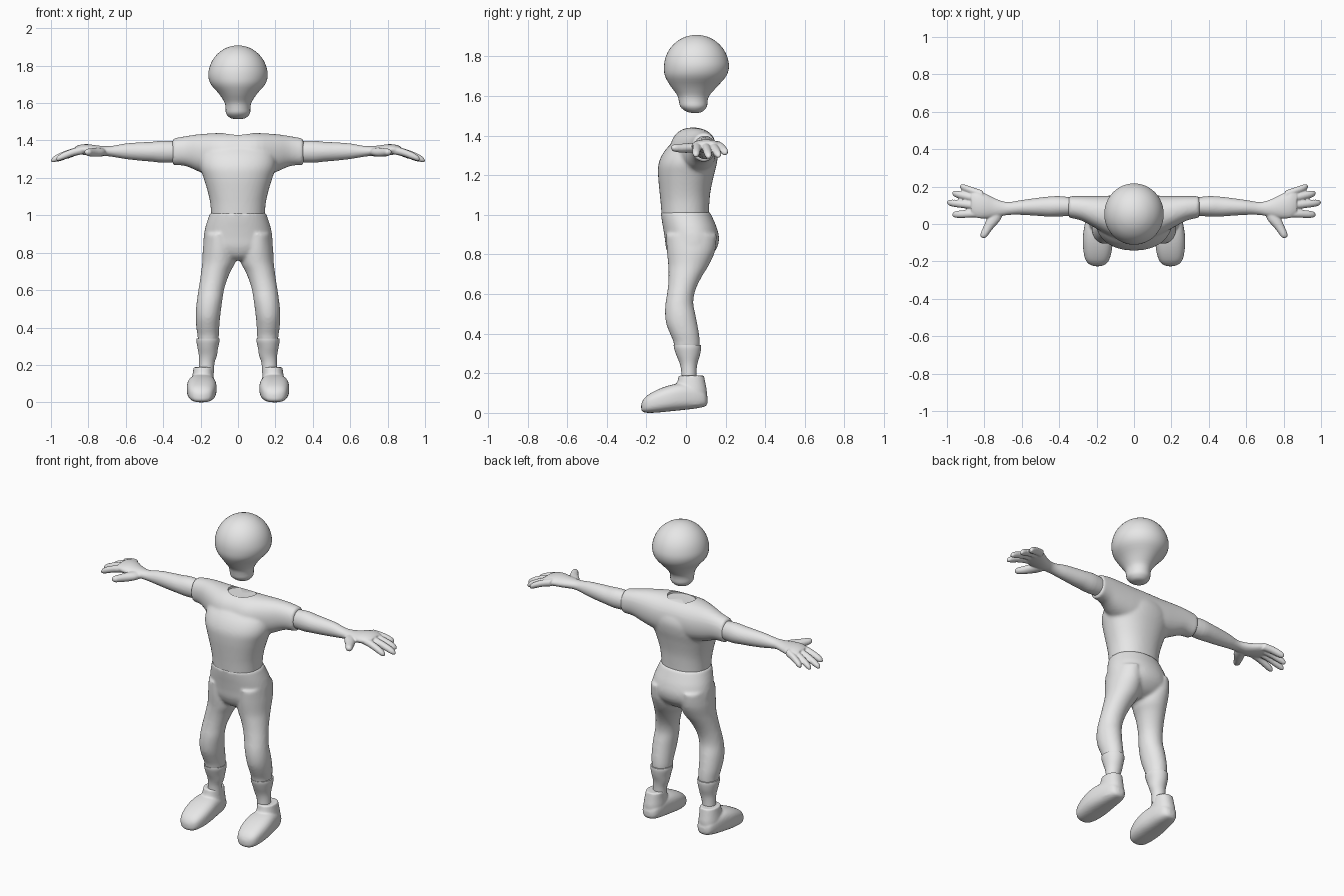
import bpy, bmesh, math
from mathutils import Vector

grey = bpy.data.materials.new("plain_grey")
grey.diffuse_color = (0.8, 0.8, 0.8, 1)


def smooth_rows(rows, steps):
    """Catmull-Rom interpolation between section rows."""
    pts = [Vector(r) for r in rows]
    out = []
    for i in range(len(pts) - 1):
        a, b, c, d = pts[max(i - 1, 0)], pts[i], pts[i + 1], pts[min(i + 2, len(pts) - 1)]
        for k in range(steps):
            t = k / steps
            out.append(0.5 * (2 * b + (c - a) * t + (2 * a - 5 * b + 4 * c - d) * t * t
                              + (3 * b - a - 3 * c + d) * t ** 3))
    return out + [pts[-1]]


def loft(bm, rows, axis, side=1, n=32, power=2.0, steps=3):
    """Closed loft; each row is (position on axis, a0, a1, b0, b1)."""
    def place(t, a, b):
        x, y, z = {'X': (t, a, b), 'Y': (a, t, b), 'Z': (a, b, t)}[axis]
        return bm.verts.new((x * side, y, z))
    rings, faces, ends = [], [], []
    rows = smooth_rows(rows, steps)
    for i, (t, a0, a1, b0, b1) in enumerate(rows):
        ring = []
        for k in range(n):
            c, s = math.cos(2 * math.pi * k / n), math.sin(2 * math.pi * k / n)
            u = math.copysign(abs(c) ** (2 / power), c)
            v = math.copysign(abs(s) ** (2 / power), s)
            ring.append(place(t, (a0 + a1) / 2 + u * (a1 - a0) / 2,
                              (b0 + b1) / 2 + v * (b1 - b0) / 2))
        rings.append(ring)
        if i in (0, len(rows) - 1):
            ends.append((place(t, (a0 + a1) / 2, (b0 + b1) / 2), ring))
    for r, q in zip(rings, rings[1:]):
        for k in range(n):
            j = (k + 1) % n
            faces.append(bm.faces.new((r[k], r[j], q[j], q[k])))
    for mid, ring in ends:
        for k in range(n):
            faces.append(bm.faces.new((mid, ring[k], ring[(k + 1) % n])))
    bmesh.ops.recalc_face_normals(bm, faces=faces)


def finish(bm, name, voxel=0, smooth=4, cutter=None):
    """Make the object; a voxel size fuses overlapping lofts into one skin."""
    me = bpy.data.meshes.new(name)
    bm.to_mesh(me)
    bm.free()
    ob = bpy.data.objects.new(name, me)
    bpy.context.collection.objects.link(ob)
    if voxel:
        m = ob.modifiers.new("fuse", 'REMESH')
        m.mode, m.voxel_size = 'VOXEL', voxel
        m = ob.modifiers.new("soften", 'SMOOTH')
        m.factor, m.iterations = 0.5, smooth
    if cutter:
        m = ob.modifiers.new("cut", 'BOOLEAN')
        m.operation, m.object = 'DIFFERENCE', cutter
    bpy.ops.object.select_all(action='DESELECT')
    ob.select_set(True)
    bpy.context.view_layer.objects.active = ob
    if voxel:
        bpy.ops.object.convert(target='MESH')
    ob.data.materials.clear()
    ob.data.materials.append(grey)
    bpy.ops.object.shade_smooth_by_angle(angle=math.radians(45))
    return ob


# Head: narrow chin flowing into a round skull
bm = bmesh.new()
rows = [(1.515, -.02, .02, .025, .065), (1.522, -.044, .044, .0, .085), (1.545, -.064, .064, -.028, .105),
        (1.575, -.066, .066, -.036, .109), (1.605, -.073, .073, -.045, .12),
        (1.65, -.102, .102, -.078, .16), (1.70, -.145, .145, -.106, .203)]
for deg in (0, 15, 30, 45, 60, 72, 82, 88):
    c, s = math.cos(math.radians(deg)), math.sin(math.radians(deg))
    rows.append((1.745 + .163 * s, -.159 * c, .159 * c, .053 - .164 * c, .053 + .164 * c))
loft(bm, rows, 'Z', n=48)
finish(bm, "head")

# Hidden cutter for the shallow neck opening
bm = bmesh.new()
loft(bm, [(1.427, -.088, .088, -.02, .105), (1.5, -.088, .088, -.02, .105)], 'Z', n=48, steps=1)
neck_cutter = finish(bm, "neck_cutter")
neck_cutter.hide_render = True
neck_cutter.hide_viewport = False

# Shirt: trunk plus a sleeve-to-sleeve yoke
bm = bmesh.new()
trunk = [(.985, .142, -.122, .114), (1.06, .148, -.128, .118), (1.12, .16, -.134, .124),
         (1.2, .184, -.141, .141), (1.26, .203, -.138, .156), (1.32, .2, -.11, .16),
         (1.38, .17, -.055, .135), (1.425, .12, -.01, .10)]
loft(bm, [(z, -h, h, a, b) for z, h, a, b in trunk], 'Z', n=48, power=2.2)
half = [(0, -.08, .152, 1.2, 1.442), (.1, -.075, .152, 1.2, 1.44), (.2, -.025, .15, 1.23, 1.434),
        (.28, .018, .149, 1.264, 1.423), (.35, .034, .149, 1.268, 1.41)]
yoke = [(-r[0],) + r[1:] for r in half[:0:-1]] + half
loft(bm, yoke, 'X', n=48, power=2.2)
finish(bm, "shirt", .009, 5, neck_cutter)

# Trousers: hips and two legs
bm = bmesh.new()
hips = [(1.015, .148, -.128, .121), (.97, .164, -.122, .141), (.93, .176, -.115, .157),
        (.88, .184, -.107, .167), (.83, .18, -.1, .155), (.785, .13, -.08, .115), (.76, .05, -.05, .06)]
loft(bm, [(z, -h, h, a, b) for z, h, a, b in hips], 'Z', n=48, power=2.15)
leg = [(.9, .03, .178, -.1, .155), (.82, .01, .188, -.097, .148), (.75, .014, .191, -.09, .118),
       (.7, .04, .197, -.088, .087), (.65, .06, .204, -.09, .06), (.6, .075, .212, -.096, .042),
       (.55, .083, .219, -.104, .037), (.5, .09, .225, -.106, .047), (.45, .096, .226, -.1, .057),
       (.4, .1, .223, -.081, .066), (.36, .102, .217, -.064, .07), (.33, .104, .215, -.06, .07)]
for s in (1, -1):
    loft(bm, leg, 'Z', s)
finish(bm, "trousers", .009, 5)

arm = [(.32, .045, .14, 1.285, 1.395), (.4, .04, .149, 1.281, 1.399), (.46, .04, .146, 1.287, 1.393),
       (.52, .044, .139, 1.292, 1.39), (.6, .049, .128, 1.301, 1.384), (.66, .049, .118, 1.311, 1.373),
       (.7, .044, .121, 1.316, 1.37), (.75, .034, .14, 1.315, 1.373), (.8, .029, .166, 1.32, 1.38),
       (.84, .033, .178, 1.325, 1.378), (.87, .05, .165, 1.33, 1.368)]
thumb = [(.06, .7, .77, 1.315, 1.362), (.02, .715, .79, 1.313, 1.362), (-.02, .75, .808, 1.313, 1.359),
         (-.05, .773, .82, 1.317, 1.357), (-.067, .785, .82, 1.322, 1.353), (-.075, .797, .81, 1.332, 1.345)]
# Fingers: base y, then tip x, y, z
fingers = [(.157, .93, .2, 1.312), (.126, .972, .165, 1.297), (.094, 1.0, .115, 1.292), (.058, .972, .05, 1.3)]
sock = [(.342, .1, .221, -.062, .075), (.325, .099, .222, -.06, .076), (.29, .107, .216, -.048, .07),
        (.25, .113, .209, -.032, .058), (.21, .126, .208, -.024, .053), (.15, .13, .21, -.024, .053)]
foot = [(-.226, .18, .212, .015, .045), (-.215, .151, .24, .004, .068), (-.19, .132, .26, .0, .092),
        (-.14, .118, .271, .002, .119), (-.08, .114, .274, .008, .14), (-.02, .119, .267, .014, .15),
        (.04, .126, .254, .021, .142), (.08, .137, .24, .028, .122), (.1, .152, .225, .035, .1),
        (.109, .172, .202, .05, .08)]
collar = [(.04, .132, .252, -.09, .098), (.1, .127, .251, -.07, .106), (.15, .131, .243, -.046, .098),
          (.188, .132, .237, -.036, .091)]

for s, label in ((1, "left"), (-1, "right")):
    # Bare arm with hand
    bm = bmesh.new()
    loft(bm, arm, 'X', s)
    loft(bm, thumb, 'Y', s, n=20)
    for y0, x1, y1, z1 in fingers:
        rows = []
        for t, r in ((0, .022), (.4, .021), (.75, .02), (.92, .016), (.98, .009), (1, .003)):
            x, y = .81 + (x1 - .81) * t, y0 + (y1 - y0) * t
            z = 1.352 + (z1 - 1.352) * t ** 1.5
            rows.append((x, y - r, y + r, z - r, z + r))
        loft(bm, rows, 'X', s, n=20)
    finish(bm, label + "_arm", .005, 3)
    # Sock
    bm = bmesh.new()
    loft(bm, sock, 'Z', s)
    finish(bm, label + "_sock")
    # Shoe
    bm = bmesh.new()
    loft(bm, foot, 'Y', s, power=2.7)
    loft(bm, collar, 'Z', s, power=2.2)
    finish(bm, label + "_shoe", .006, 4)
